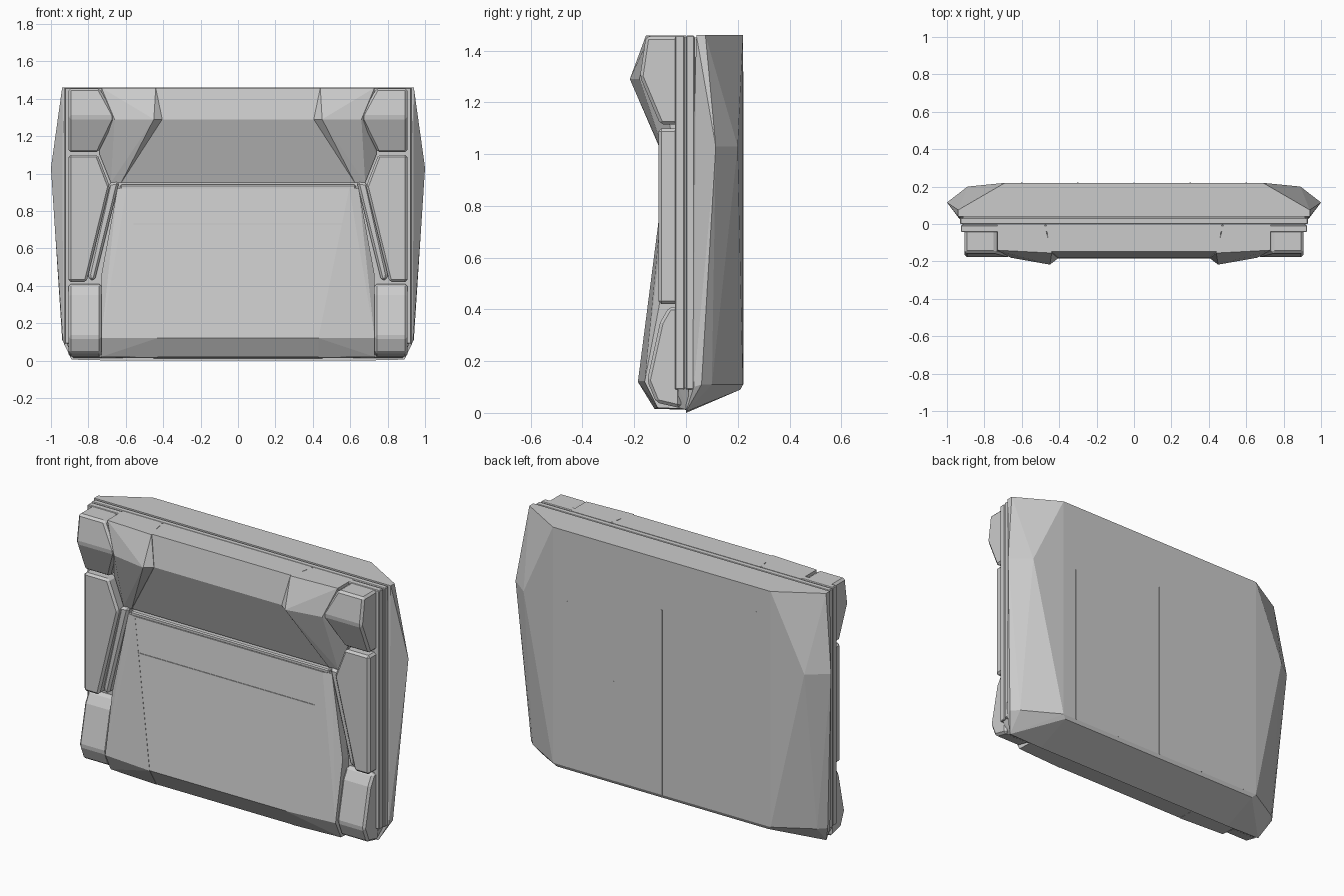
import bpy, bmesh


def hull(name, pts, mirror=False, both=False, bevel=0.0):
    """Convex faceted solid; both = mirror the points, mirror = mirrored twin."""
    bm = bmesh.new()
    allp = list(pts)
    if both:
        allp += [(-x, y, z) for x, y, z in pts]
    for p in allp:
        bm.verts.new(p)
    res = bmesh.ops.convex_hull(bm, input=bm.verts)
    junk = {g for g in res["geom_interior"] + res["geom_unused"]
            if isinstance(g, bmesh.types.BMVert)}
    bmesh.ops.delete(bm, geom=list(junk), context='VERTS')
    bmesh.ops.dissolve_limit(bm, angle_limit=0.02, verts=bm.verts, edges=bm.edges)
    bmesh.ops.recalc_face_normals(bm, faces=bm.faces)
    me = bpy.data.meshes.new(name)
    bm.to_mesh(me)
    bm.free()
    ob = bpy.data.objects.new(name, me)
    bpy.context.collection.objects.link(ob)
    if bevel:
        b = ob.modifiers.new("Bevel", 'BEVEL')
        b.width, b.segments = bevel, 1
    if mirror:
        m = ob.modifiers.new("Mirror", 'MIRROR')
        m.use_axis[0] = True
    return ob


def box_pts(x0, x1, y0, y1, z0, z1):
    return [(x, y, z) for x in (x0, x1) for y in (y0, y1) for z in (z0, z1)]


def prism_pts(x0, x1, profile):
    """Extrude a (y, z) profile along x."""
    return [(x, y, z) for x in (x0, x1) for y, z in profile]


def plate_pts(outline, y_front, y_back):
    """Extrude an (x, z) outline along y."""
    return [(x, y, z) for y in (y_front, y_back) for x, z in outline]


# Back shell with pointed side wings and tapered foot
hull("back_shell", [
    (0.94, 0.04, 1.46), (0.94, 0.075, 1.46), (0.69, 0.22, 1.46),
    (0.95, 0.05, 1.03), (1.0, 0.115, 1.03), (0.89, 0.20, 1.03),
    (0.935, 0.03, 0.10), (0.94, 0.06, 0.11), (0.90, 0.10, 0.11),
    (0.69, 0.22, 0.11), (0.67, 0.21, 0.09),
    (0.89, 0.0, 0.005), (0.67, 0.0, 0.0)], both=True)

# Layered core slabs with a recessed layer between them
hull("core_front_slab", box_pts(-0.925, 0.925, -0.043, -0.006, 0.09, 1.458), bevel=0.004)
hull("core_filler", box_pts(-0.915, 0.915, -0.03, 0.05, 0.095, 1.45))
hull("core_back_slab", box_pts(-0.93, 0.93, 0.0, 0.033, 0.09, 1.458), bevel=0.004)

# Foot filler behind the front armour
hull("foot_filler", [(0.92, -0.03, 0.1), (0.92, 0.01, 0.1),
                     (0.88, -0.03, 0.02), (0.88, 0.01, 0.01)], both=True)

# Centre brow: overhanging upper band
hull("centre_brow", [
    (0.47, 0.0, 1.458), (0.45, -0.148, 1.458), (0.42, -0.18, 1.29),
    (0.64, -0.065, 0.95), (0.64, 0.0, 0.95)], both=True)

# Side brows: prouder faceted pieces flanking the centre
hull("side_brow", [
    (0.48, 0.0, 1.458), (0.44, -0.155, 1.458), (0.73, -0.14, 1.458), (0.73, 0.0, 1.458),
    (0.405, -0.183, 1.29), (0.45, -0.217, 1.29), (0.66, -0.18, 1.29),
    (0.625, -0.07, 0.95), (0.68, -0.065, 0.95), (0.63, 0.0, 0.95),
    (0.74, -0.06, 1.10), (0.74, 0.0, 1.10)], mirror=True)

# Lower centre panel with its lip and seam
hull("lower_panel", [
    (0.60, 0.0, 0.92), (0.60, -0.082, 0.92), (0.43, -0.184, 0.12),
    (0.43, -0.122, 0.018), (0.43, 0.0, 0.012)], both=True)
hull("panel_lip", box_pts(-0.63, 0.63, -0.077, 0.0, 0.915, 0.94), bevel=0.006)
hull("panel_seam", box_pts(-0.56, 0.56, -0.109, -0.09, 0.727, 0.733))

# Lower side panels sloping back from the centre panel
hull("lower_side_panel", [
    (0.595, 0.0, 0.92), (0.595, -0.083, 0.92), (0.645, -0.07, 0.92), (0.645, 0.0, 0.92),
    (0.43, -0.186, 0.12), (0.43, -0.122, 0.016), (0.43, 0.0, 0.012),
    (0.73, -0.095, 0.46), (0.73, 0.0, 0.46),
    (0.73, -0.16, 0.12), (0.73, -0.11, 0.02), (0.73, 0.0, 0.015)], mirror=True)

# Slanted rails beside the lower panels
hull("slanted_rail", plate_pts(
    [(0.635, 0.955), (0.69, 0.95), (0.80, 0.46), (0.795, 0.43), (0.765, 0.43)],
    -0.082, -0.02), mirror=True, bevel=0.012)

# Outer block column: corner, middle and bottom blocks
hull("corner_block", [
    (0.74, -0.155, 1.455), (0.905, -0.155, 1.455), (0.74, -0.02, 1.455), (0.905, -0.02, 1.455),
    (0.655, -0.178, 1.30), (0.905, -0.178, 1.30), (0.655, -0.02, 1.30),
    (0.745, -0.10, 1.115), (0.905, -0.10, 1.115), (0.745, -0.02, 1.115),
    (0.905, -0.02, 1.115)], mirror=True, bevel=0.012)
hull("middle_block", plate_pts(
    [(0.75, 1.10), (0.905, 1.10), (0.905, 0.42), (0.81, 0.42), (0.685, 0.93)],
    -0.107, -0.02), mirror=True, bevel=0.012)
hull("bottom_block", prism_pts(0.73, 0.905, [
    (-0.02, 0.41), (-0.065, 0.41), (-0.10, 0.35), (-0.15, 0.125),
    (-0.115, 0.04), (-0.02, 0.018)]), mirror=True, bevel=0.012)

# Vertical seams on the back
for i, (x, top) in enumerate([(0.6, 1.06), (0.3, 0.68), (0.0, 1.17),
                              (-0.3, 0.64), (-0.6, 1.32)]):
    hull(f"back_seam_{i + 1}", box_pts(x - 0.004, x + 0.004, 0.20, 0.222, 0.11, top))
